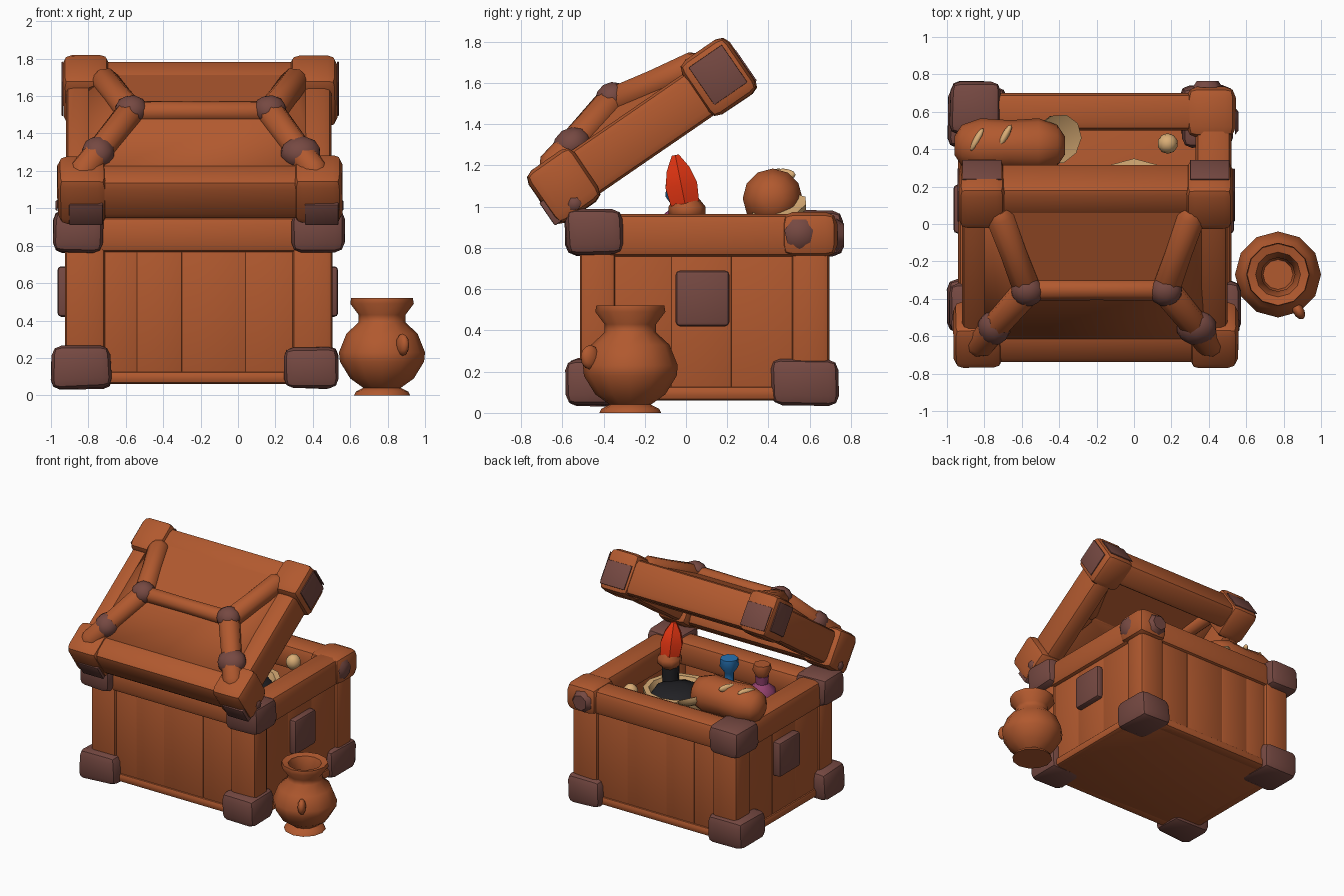
import bpy, bmesh, math, random
from mathutils import Matrix, Vector

if "Cube" in bpy.data.objects:
    bpy.data.objects.remove(bpy.data.objects["Cube"])

random.seed(4)


def material(name, rgb):
    m = bpy.data.materials.new(name)
    m.diffuse_color = (*rgb, 1)
    m.use_nodes = True
    m.node_tree.nodes["Principled BSDF"].inputs["Base Color"].default_value = m.diffuse_color
    return m


BROWN = material("warm_brown", (0.44, 0.10, 0.028))
PURPLE = material("dull_purple", (0.18, 0.066, 0.054))
TAN = material("pale_tan", (0.70, 0.42, 0.18))
RED = material("flame_red", (0.76, 0.035, 0.006))
BLACK = material("soot_black", (0.015, 0.015, 0.018))
BLUE = material("bottle_blue", (0.02, 0.17, 0.45))
PINK = material("bottle_pink", (0.30, 0.055, 0.16))

# lid frame: local x, s (up the slope), n (out of the lid)
C, S = math.cos(math.radians(34.5)), math.sin(math.radians(34.5))
LID = Matrix(((1, 0, 0, 0), (0, C, -S, -0.62), (0, S, C, 0.90), (0, 0, 0, 1)))
WORLD = Matrix.Identity(4)


def finish(name, bm, mat, M=WORLD, angle=35):
    bmesh.ops.recalc_face_normals(bm, faces=bm.faces[:])
    bm.transform(M)
    me = bpy.data.meshes.new(name)
    bm.to_mesh(me)
    bm.free()
    me.materials.append(mat)
    ob = bpy.data.objects.new(name, me)
    bpy.context.collection.objects.link(ob)
    bpy.ops.object.select_all(action='DESELECT')
    ob.select_set(True)
    bpy.context.view_layer.objects.active = ob
    bpy.ops.object.shade_smooth_by_angle(angle=math.radians(angle))
    return ob


def box(name, x, y, z, mat=BROWN, bevel=0.03, M=WORLD, jitter=0.0):
    """Bevelled box from three (low, high) ranges."""
    bm = bmesh.new()
    bmesh.ops.create_cube(bm, size=1)
    for v in bm.verts:
        v.co = [r[0] + (c + 0.5) * (r[1] - r[0]) for c, r in zip(v.co, (x, y, z))]
        v.co += Vector([random.uniform(-jitter, jitter) for _ in range(3)])
    bmesh.ops.bevel(bm, geom=bm.edges[:], offset=bevel, segments=2, profile=0.5,
                    affect='EDGES', clamp_overlap=True)
    return finish(name, bm, mat, M)


def lathe(name, prof, origin, mat, axis=(0, 0, 1), sides=10, M=WORLD):
    """Closed-end turned form: prof is (radius, distance along the axis)."""
    bm = bmesh.new()
    rings = [[bm.verts.new((r * math.cos(2 * math.pi * i / sides),
                            r * math.sin(2 * math.pi * i / sides), h))
              for i in range(sides)] for r, h in prof]
    for a, b in zip(rings, rings[1:]):
        for i in range(sides):
            j = (i + 1) % sides
            bm.faces.new((a[i], a[j], b[j], b[i]))
    bm.faces.new(rings[0])
    bm.faces.new(rings[-1])
    R = Vector((0, 0, 1)).rotation_difference(Vector(axis)).to_matrix().to_4x4()
    return finish(name, bm, mat, M @ Matrix.Translation(origin) @ R, 50)


def rod(name, p, q, r, M=WORLD, mat=BROWN):
    p, q = Vector(p), Vector(q)
    L = (q - p).length
    return lathe(name, [(r * 0.7, -0.02), (r, 0.02), (r * 0.95, L / 2), (r, L - 0.02),
                        (r * 0.7, L + 0.02)], p, mat, (q - p).normalized(), 8, M)


def blob(name, centre, size, mat, M=WORLD, rot=0.0):
    bm = bmesh.new()
    bmesh.ops.create_icosphere(bm, subdivisions=2, radius=1)
    T = Matrix.Translation(centre) @ Matrix.Rotation(rot, 4, 'Z')
    return finish(name, bm, mat, M @ T @ Matrix.Diagonal((*size, 1)), 60)


# ---- chest body ----
box("chest_floor", (-0.90, 0.48), (-0.48, 0.67), (0.06, 0.13), bevel=0.01)
cuts = [-0.75, -0.54, -0.30, 0.04, 0.33]
for i, (a, b) in enumerate(zip(cuts, cuts[1:])):
    box(f"front_plank_{i}", (a, b), (-0.49, -0.41), (0.07, 0.85), bevel=0.003)
    box(f"back_plank_{i}", (a, b), (0.60, 0.67), (0.07, 0.85), bevel=0.003)
cuts = [-0.40, -0.07, 0.22, 0.60]
for i, (a, b) in enumerate(zip(cuts, cuts[1:])):
    box(f"left_plank_{i}", (-0.905, -0.83), (a, b), (0.07, 0.85), bevel=0.003)
    box(f"right_plank_{i}", (0.41, 0.485), (a, b), (0.07, 0.85), bevel=0.003)

for sx, px in (("left", (-0.925, -0.71)), ("right", (0.29, 0.505))):
    for sy, py in (("front", (-0.515, -0.34)), ("back", (0.51, 0.695))):
        box(f"{sy}_{sx}_post", px, py, (0.08, 0.92), bevel=0.03)
for name, y, yb in (("front", (-0.52, -0.33), (-0.505, -0.40)),
                    ("back", (0.50, 0.70), (0.58, 0.685))):
    box(f"{name}_top_rail", (-0.90, 0.48), y, (0.76, 0.955), bevel=0.045)
    box(f"{name}_bottom_rail", (-0.88, 0.46), yb, (0.06, 0.13), bevel=0.025)
for name, x, xb in (("left", (-0.94, -0.75), (-0.92, -0.82)),
                    ("right", (0.33, 0.52), (0.40, 0.50))):
    box(f"{name}_top_rail", x, (-0.48, 0.67), (0.755, 0.965), bevel=0.045)
    box(f"{name}_bottom_rail", xb, (-0.48, 0.67), (0.06, 0.13), bevel=0.025)

# corner guards of the body
for sx, xb, xt in (("left", (-0.995, -0.68), (-0.985, -0.72)),
                   ("right", (0.25, 0.53), (0.29, 0.565))):
    for sy, yb, yt in (("front", (-0.58, -0.30), (-0.58, -0.31)),
                       ("back", (0.41, 0.735), (0.48, 0.765))):
        box(f"{sy}_{sx}_bottom_guard", xb, yb, (0.04, 0.26), PURPLE, 0.05, jitter=0.01)
        if (sx, sy) == ("right", "back"):
            box("back_right_top_guard", (0.28, 0.545), (0.46, 0.735), (0.755, 0.975), BROWN, 0.06)
        else:
            box(f"{sy}_{sx}_top_guard", xt, yt, (0.765, 0.985), PURPLE, 0.05, jitter=0.01)
lathe("guard_stud_side", [(0.075, 0), (0.05, 0.02)], (0.54, 0.55, 0.87), PURPLE, (1, 0, 0), 7)
lathe("guard_stud_back", [(0.085, 0), (0.06, 0.035)], (0.39, 0.73, 0.86), PURPLE, (0, 1, 0), 7)
box("right_side_plate", (0.47, 0.535), (-0.05, 0.21), (0.42, 0.69), PURPLE, 0.02)
box("left_side_plate", (-0.965, -0.89), (-0.05, 0.21), (0.42, 0.69), PURPLE, 0.02)

# ---- open lid, built flat and tilted ----
box("lid_front_rail", (-0.92, 0.50), (0.02, 0.22), (0.02, 0.275), bevel=0.05, M=LID)
box("lid_back_rail", (-0.90, 0.48), (0.98, 1.17), (0.02, 0.285), bevel=0.04, M=LID)
box("lid_left_rail", (-0.92, -0.76), (0.08, 1.12), (0.02, 0.27), bevel=0.04, M=LID)
box("lid_right_rail", (0.34, 0.50), (0.08, 1.12), (0.02, 0.27), bevel=0.04, M=LID)
# roof: a sloping front panel, a flatter back panel and two hipped ends
bm = bmesh.new()
base = [bm.verts.new(p) for p in ((-0.86, 0.10, 0.245), (0.44, 0.10, 0.245),
                                  (0.44, 1.09, 0.245), (-0.86, 1.09, 0.245))]
r0, r1 = bm.verts.new((-0.57, 0.57, 0.36)), bm.verts.new((0.17, 0.57, 0.36))
t0, t1 = bm.verts.new((-0.68, 1.05, 0.28)), bm.verts.new((0.27, 1.05, 0.28))
for f in ((base[0], base[1], r1, r0), (base[1], base[2], t1, r1), (r0, r1, t1, t0),
          (t0, t1, base[2], base[3]), (base[3], base[0], r0, t0)):
    bm.faces.new(f)
roof = finish("lid_roof", bm, BROWN, LID, 10)
sol = roof.modifiers.new("thickness", 'SOLIDIFY')
sol.thickness, sol.offset = 0.06, -1

rod("lid_ridge_beam", (-0.57, 0.57, 0.355), (0.17, 0.57, 0.355), 0.06, LID)
for side, cx, rx, bx in (("left", -0.84, -0.57, -0.72), ("right", 0.42, 0.17, 0.31)):
    rod(f"lid_{side}_front_brace", (rx, 0.57, 0.355), (cx, 0.13, 0.25), 0.08, LID)
    rod(f"lid_{side}_back_brace", (rx, 0.57, 0.345), (bx, 1.0, 0.265), 0.08, LID)
    blob(f"lid_{side}_ridge_guard", (rx, 0.57, 0.37), (0.09, 0.085, 0.075), PURPLE, LID)
    k = 0.09 if side == "left" else 0.11
    blob(f"lid_{side}_brace_guard", (rx + (cx - rx) * 0.66, 0.28, 0.29), (k, 0.1, 0.085),
         PURPLE, LID)

for sx, xf, xb in (("left", (-0.965, -0.70), (-0.935, -0.69)),
                   ("right", (0.30, 0.555), (0.28, 0.53))):
    for sy, x, s in (("front", xf, (0.0, 0.27)), ("back", xb, (0.92, 1.19))):
        box(f"lid_{sy}_{sx}_guard", x, s, (0.0, 0.30 if sy == "front" else 0.32), BROWN, 0.05,
            LID, 0.006)
    out, sgn = (xf[0], -1) if sx == "left" else (xf[1], 1)
    # purple worn patches on the lid guards
    c = sum(xf) / 2 + 0.02
    box(f"lid_{sx}_front_patch", (c - 0.09, c + 0.09), (-0.009, 0.05), (0.015, 0.15), PURPLE,
        0.007, LID)
    lathe(f"lid_{sx}_side_stud", [(0.035, 0), (0.025, 0.01)], (out, 0.13, 0.05), PURPLE,
          (sgn, 0, 0), 6, LID)
    o = xb[0] if sx == "left" else xb[1]
    box(f"lid_{sx}_back_side_patch", (min(o, o + sgn * 0.009), max(o, o + sgn * 0.009)),
        (0.96, 1.155), (0.06, 0.28), PURPLE, 0.003, LID)
    c = sum(xb) / 2
    box(f"lid_{sx}_back_patch", (c - 0.105, c + 0.105), (1.188, 1.197), (0.04, 0.22), PURPLE,
        0.003, LID)

# ---- contents ----
lathe("bread_loaf", [(0.05, 0), (0.11, 0.04), (0.145, 0.14), (0.135, 0.30), (0.145, 0.45),
                     (0.11, 0.55), (0.05, 0.59)], (-0.96, 0.42, 1.04), BROWN, (1, 0, 0), 12)
for i, (x, y) in enumerate(((-0.84, 0.45), (-0.69, 0.47))):
    blob(f"loaf_slash_{i}", (x, y, 1.155), (0.02, 0.07, 0.03), TAN, rot=-0.5)
lathe("tilted_dish", [(0.08, -0.02), (0.13, 0), (0.14, 0.03), (0.08, 0.015)],
      (-0.42, 0.46, 0.97), TAN, (0.4, -0.25, 0.85), 10)
lathe("large_bowl", [(0.12, 0.13), (0.20, 0.55), (0.25, 0.80), (0.25, 0.83), (0.21, 0.83),
                     (0.19, 0.78)], (0.0, 0.10, 0), TAN, sides=12)
lathe("bowl_coal", [(0.20, 0.78), (0.17, 0.82), (0.06, 0.84)], (0.0, 0.10, 0), BLACK)
blob("coal_heap", (-0.20, 0.0, 0.80), (0.13, 0.13, 0.07), BLACK)
blob("small_ball", (0.18, 0.43, 0.88), (0.055, 0.055, 0.06), TAN)
lathe("torch_handle", [(0.05, 0.13), (0.06, 0.80), (0.065, 0.96)], (0.14, -0.01, 0), BLACK, sides=8)
lathe("torch_head", [(0.05, 0.92), (0.09, 0.96), (0.09, 1.0), (0.05, 1.05)],
      (0.14, 0.005, 0), BROWN, sides=8)
lathe("torch_flame", [(0.08, 0.0), (0.09, 0.09), (0.065, 0.17), (0.02, 0.24)],
      (0.14, -0.005, 1.015), RED, (0, -0.2, 1), 6)
lathe("blue_bottle", [(0.08, 0.13), (0.08, 0.85), (0.035, 0.93), (0.035, 1.0), (0.07, 1.05),
                      (0.065, 1.11)], (-0.355, -0.03, 0), BLUE, sides=8)
lathe("pink_bottle", [(0.08, 0.13), (0.105, 0.88), (0.095, 0.95), (0.045, 0.99), (0.05, 1.05)],
      (-0.64, -0.03, 0), PINK, sides=8)
lathe("pink_bottle_stopper", [(0.04, 1.04), (0.07, 1.10), (0.06, 1.14)],
      (-0.64, -0.03, 0), BROWN, sides=8)

# ---- clay pot beside the chest ----
lathe("clay_pot", [(0.15, 0.0), (0.14, 0.02), (0.10, 0.04), (0.17, 0.09), (0.225, 0.18),
                   (0.23, 0.23), (0.19, 0.33), (0.125, 0.39), (0.125, 0.43), (0.17, 0.49),
                   (0.165, 0.52), (0.12, 0.51), (0.09, 0.42), (0.13, 0.30), (0.08, 0.10)],
      (0.77, -0.27, 0), BROWN, sides=12)
blob("clay_pot_lump", (0.88, -0.465, 0.27), (0.03, 0.05, 0.06), BROWN, rot=0.5)
